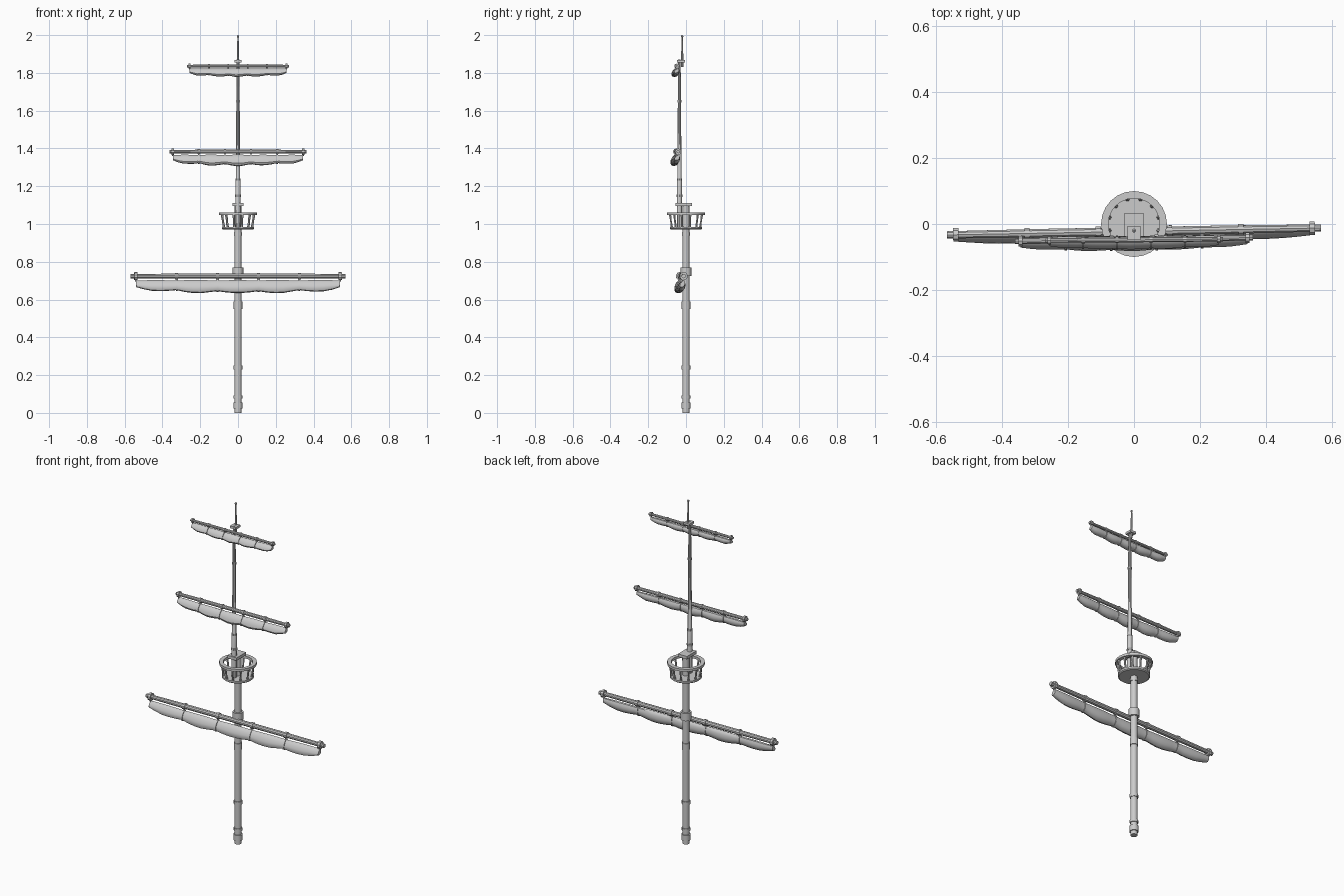
import bpy, bmesh, math, random
from mathutils import Vector

if "Cube" in bpy.data.objects:
    bpy.data.objects.remove(bpy.data.objects["Cube"])
random.seed(4)
PI = math.pi


def make(name, verts, faces, smooth=True):
    me = bpy.data.meshes.new(name)
    me.from_pydata(verts, [], faces)
    bm = bmesh.new()
    bm.from_mesh(me)
    bmesh.ops.recalc_face_normals(bm, faces=bm.faces)
    bm.to_mesh(me)
    bm.free()
    ob = bpy.data.objects.new(name, me)
    bpy.context.collection.objects.link(ob)
    if smooth:
        bpy.ops.object.select_all(action='DESELECT')
        bpy.context.view_layer.objects.active = ob
        ob.select_set(True)
        bpy.ops.object.shade_smooth_by_angle(angle=math.radians(35))
    return ob


def loft(name, rings, capped=True, closed=False):
    # skin a list of equal-length rings
    n, m = len(rings[0]), len(rings)
    faces = [(i * n + j, i * n + (j + 1) % n, (i + 1) % m * n + (j + 1) % n, (i + 1) % m * n + j)
             for i in range(m if closed else m - 1) for j in range(n)]
    if capped and not closed:
        faces += [tuple(range(n)), tuple(range((m - 1) * n, m * n))]
    return make(name, [tuple(p) for r in rings for p in r], faces)


def turned(name, profile, y=0, sides=12, closed=False):
    # profile of (radius, z) spun about a vertical axis
    return loft(name, [[(r * math.cos(2 * PI * k / sides), y + r * math.sin(2 * PI * k / sides), z)
                        for k in range(sides)] for r, z in profile], closed=closed)


def spar(name, a, b, radii, sides=10):
    # straight round bar with (fraction, radius) stations
    a, b = Vector(a), Vector(b)
    d = (b - a).normalized()
    u = d.cross(Vector((0, 1, 0.01))).normalized()
    v = d.cross(u)
    return loft(name, [[a.lerp(b, t) + r * (math.cos(2 * PI * k / sides) * u + math.sin(2 * PI * k / sides) * v)
                        for k in range(sides)] for t, r in radii])


def box(name, lo, hi):
    v = [(x, y, z) for x in (lo[0], hi[0]) for y in (lo[1], hi[1]) for z in (lo[2], hi[2])]
    f = [(0, 1, 3, 2), (4, 6, 7, 5), (0, 4, 5, 1), (2, 3, 7, 6), (0, 2, 6, 4), (1, 5, 7, 3)]
    return make(name, v, f, False)


# lower mast with its iron bands
turned("lower_mast", [(0.019, 0), (0.019, 0.6), (0.018, 1.1)])
for z0, z1, r in [(0.022, 0.055, 0.025), (0.075, 0.092, 0.023), (0.23, 0.25, 0.023),
                  (0.55, 0.59, 0.0225), (0.725, 0.77, 0.029), (0.94, 0.955, 0.022)]:
    turned("mast_band", [(r, z0), (r, z1)])

# crow's nest: floor, rail and posts
turned("nest_floor", [(0.08, 0.97), (0.086, 0.975), (0.086, 0.985), (0.08, 0.985)], sides=24)
turned("nest_rail", [(0.078, 1.048), (0.1, 1.048), (0.1, 1.062), (0.078, 1.062)], sides=24, closed=True)
for k in range(12):
    a = 2 * PI * (k + 0.5) / 12
    c, s = math.cos(a), math.sin(a)
    spar("nest_post", (0.077 * c, 0.077 * s, 0.98), (0.088 * c, 0.088 * s, 1.052),
         [(0, 0.007), (0.5, 0.005), (1, 0.007)], 6)

# cap joining the lower and upper masts
box("mast_cap", (-0.029, -0.055, 1.094), (0.029, 0.033, 1.111))

# upper mast, its bands, top cap and pole
turned("upper_mast", [(0.0145, 0.985), (0.0145, 1.23), (0.011, 1.24), (0.0105, 1.45), (0.007, 1.87)], -0.035, 10)
for z, r in [(1.15, 0.0165), (1.235, 0.0145), (1.65, 0.0115)]:
    turned("upper_band", [(r, z - 0.006), (r, z + 0.006)], -0.035, 10)
box("top_cap", (-0.019, -0.048, 1.855), (0.019, -0.006, 1.868))
turned("top_pole", [(0.006, 1.83), (0.0055, 1.9), (0.0035, 1.99)], -0.02, 8)
turned("pole_knob", [(0.002, 1.985), (0.006, 1.99), (0.006, 1.996), (0.002, 2.0)], -0.02, 8)


def sail_ring(x, yc, zt, zb, w, grow=0.0, sides=12):
    # drooping rounded section, fuller at the bottom
    zc, h = (zt + zb) / 2, (zt - zb) / 2 + grow
    ring = []
    for k in range(sides):
        a = 2 * PI * k / sides
        full = 1 - 0.25 * math.sin(a)
        ring.append((x, yc + (w * full + grow) * math.cos(a) - 0.006 * math.sin(-a), zc + h * math.sin(a)))
    return ring


def yard(tag, half, z, yl, yr, r, drop_end, drop_mid, w, off):
    # spar, clamps, furled sail and ties
    yat = lambda x: yl + (yr - yl) * (x + half) / (2 * half)
    at = lambda x: (x, yat(x), z)
    spar(tag + "_yard", at(-half), at(half), [(0, r * 0.85), (0.25, r), (0.75, r), (1, r * 0.85)])
    inner = half - 0.027 * half / 0.57
    ties = [-inner + 2 * inner * i / 5 * 1.0 for i in range(6)]
    bw = r * 0.6
    for x in ties:
        rr = r * (1.6 if abs(x) > inner * 0.9 else 1.3)
        spar(tag + "_clamp", at(x - bw), at(x + bw), [(0, rr), (1, rr)])

    def params(x, sag):
        e = max(0.0, 1 - (x / inner) ** 2)
        return (yat(x) + off * (0.4 + 0.6 * e), z - r * 1.7 + 0.002 * sag,
                z - drop_end - (drop_mid - drop_end) * e ** 0.7 - 0.16 * drop_mid * sag,
                w * (0.65 + 0.25 * e + 0.2 * sag))
    rings = []
    for i in range(5):
        for j in range(5 if i < 4 else 6):
            t = j / 5
            x = ties[i] + (ties[i + 1] - ties[i]) * t
            sag = math.sin(PI * t) * random.uniform(0.7, 1.1)
            yc, zt, zb, ww = params(x, sag)
            rings.append(sail_ring(x, yc, zt, zb, ww))
    loft(tag + "_furled_sail", rings)
    for x in ties[1:-1]:
        yc, zt, zb, ww = params(x, 0)
        loft(tag + "_sail_tie", [sail_ring(x + s, yc, zt, zb, ww, 0.004) for s in (-bw * 0.6, bw * 0.6)])
        # short lashing from tie up to the yard
        spar(tag + "_lashing", (x, yc, zt - 0.004), at(x), [(0, bw * 0.6), (1, bw * 0.6)], 6)
    for x in (ties[0], ties[-1]):
        yc, zt, zb, ww = params(x, 0)
        spar(tag + "_end_lashing", (x, yc, zt - 0.004), at(x), [(0, bw * 0.6), (1, bw * 0.6)], 6)


yard("lower", 0.568, 0.724, -0.033, -0.012, 0.0135, 0.058, 0.08, 0.02, -0.013)
yard("middle", 0.362, 1.383, -0.052, -0.041, 0.0105, 0.045, 0.066, 0.019, -0.012)
yard("upper", 0.27, 1.836, -0.05, -0.046, 0.008, 0.036, 0.05, 0.018, -0.007)
